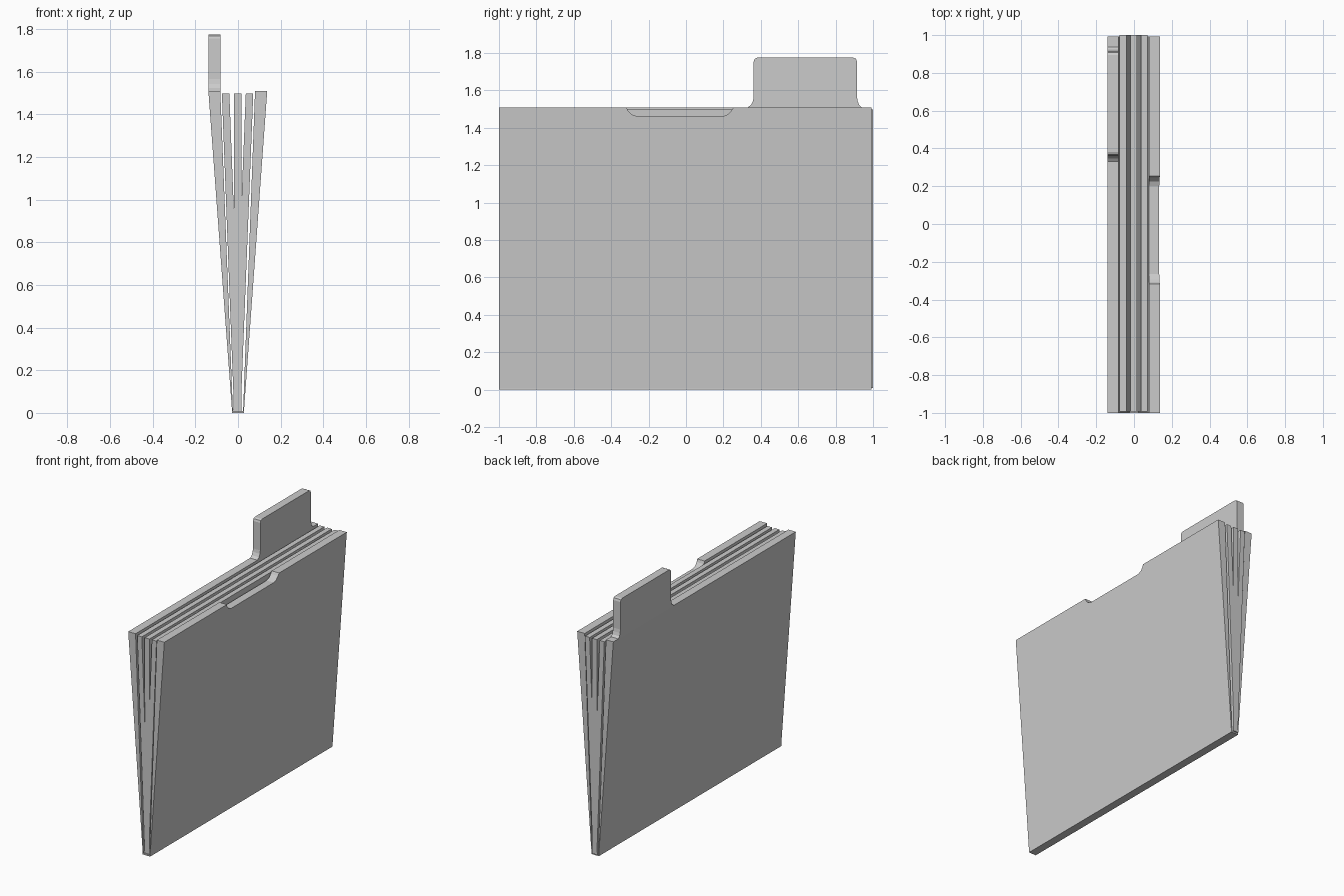
import bpy, bmesh

if "Cube" in bpy.data.objects:
    bpy.data.objects.remove(bpy.data.objects["Cube"])


def prism(name, outline, side_a, side_b):
    """Slab from a (y, z) outline; each side is a plane x(z) given as (z0, x0, z1, x1)."""
    def x_at(side, z):
        z0, x0, z1, x1 = side
        return x0 + (x1 - x0) * (z - z0) / (z1 - z0)

    bm = bmesh.new()
    a = [bm.verts.new((x_at(side_a, z), y, z)) for y, z in outline]
    b = [bm.verts.new((x_at(side_b, z), y, z)) for y, z in outline]
    bm.faces.new(a)
    bm.faces.new(b[::-1])
    n = len(outline)
    for i in range(n):
        j = (i + 1) % n
        bm.faces.new((a[j], a[i], b[i], b[j]))
    bmesh.ops.recalc_face_normals(bm, faces=bm.faces)
    mesh = bpy.data.meshes.new(name)
    bm.to_mesh(mesh)
    bm.free()
    obj = bpy.data.objects.new(name, mesh)
    bpy.context.collection.objects.link(obj)
    return obj


def rect(y0, y1, z0, z1):
    return [(y0, z0), (y1, z0), (y1, z1), (y0, z1)]


Y0, Y1 = -1.0, 0.992
BASE, TOP = 0.01, 1.51

# Spine strip along the bottom
prism("spine", rect(Y0, Y1, 0, BASE), (0, -0.028, 1, -0.028), (0, 0.028, 1, 0.028))

# Back cover, thinning towards the spine
prism("back_cover", rect(Y0, Y1, BASE, TOP),
      (BASE, -0.028, TOP, -0.139), (BASE, -0.024, TOP, -0.083))

# Upright index tab with flared foot and clipped corners
tab = [(0.33, TOP), (0.348, 1.523), (0.358, 1.543), (0.362, 1.565),
       (0.362, 1.755), (0.367, 1.769), (0.38, 1.775),
       (0.895, 1.775), (0.909, 1.769), (0.914, 1.755),
       (0.914, 1.565), (0.918, 1.543), (0.925, 1.523), (0.938, TOP)]
prism("index_tab", tab, (TOP, -0.139, 2, -0.139), (TOP, -0.083, 2, -0.083))

# Front cover with a thumb notch in its top edge
front = [(Y0, BASE), (Y1, BASE), (Y1, TOP),
         (0.253, TOP), (0.243, 1.493), (0.226, 1.473), (0.2, 1.463),
         (-0.265, 1.463), (-0.293, 1.473), (-0.31, 1.491), (-0.317, TOP),
         (Y0, TOP)]
prism("front_cover", front,
      (BASE, 0.024, TOP, 0.080), (BASE, 0.028, TOP, 0.137))

# Paper stacks fanned out from the spine: bottom and top centre x
for i, (low, high) in enumerate([(-0.001, -0.058), (0, -0.001), (-0.005, 0.054)]):
    h = 0.0175
    prism(f"paper_stack_{i + 1}", rect(-0.992, 1.0, BASE, 1.497),
          (BASE, low - h, 1.497, high - h), (BASE, low + h, 1.497, high + h))
